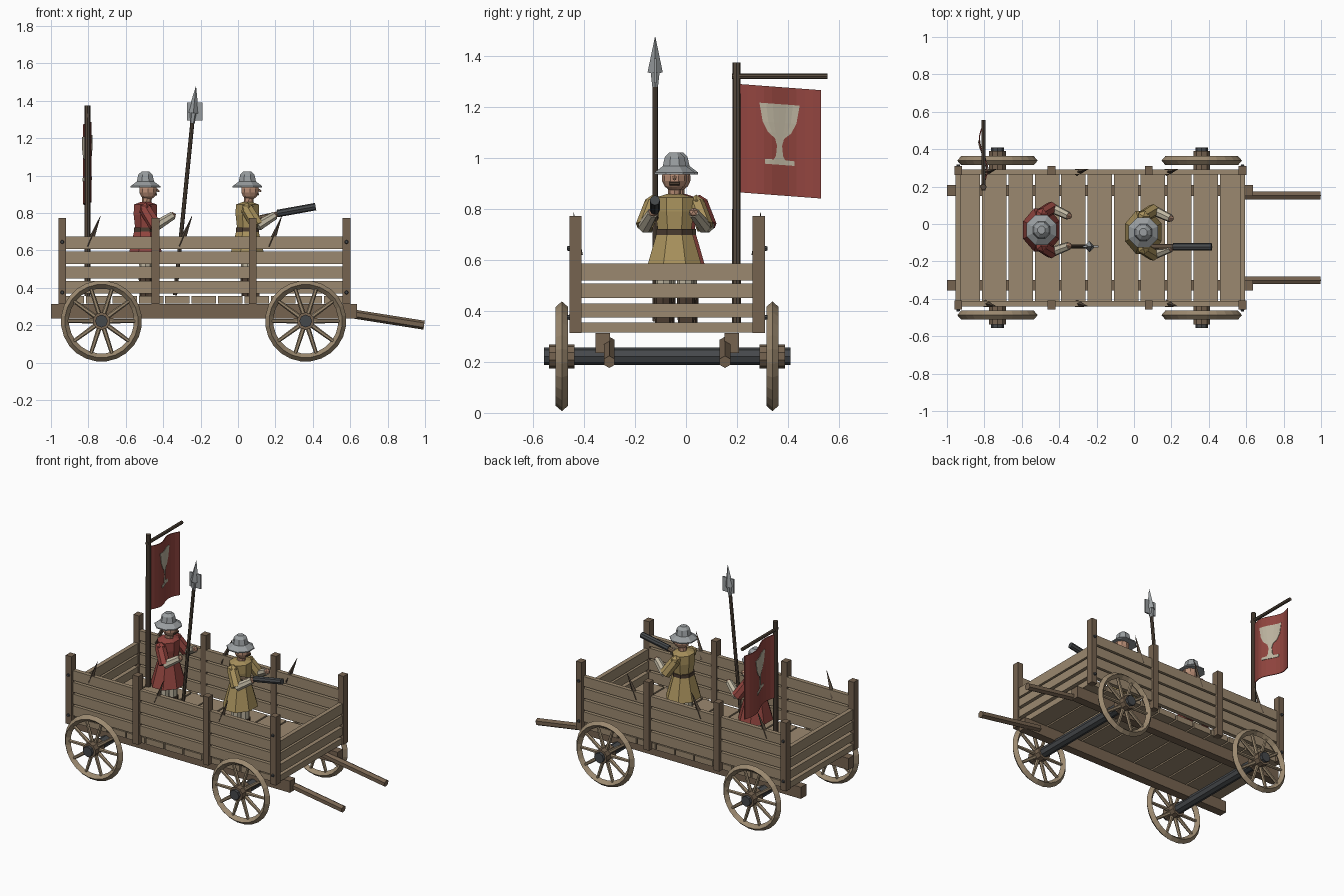
import bpy, bmesh, math
from mathutils import Vector, Matrix

if "Cube" in bpy.data.objects:
    bpy.data.objects.remove(bpy.data.objects["Cube"])

CY = -0.074  # cart centre line


def mat(name, r, g, b):
    m = bpy.data.materials.new(name)
    m.diffuse_color = (r, g, b, 1)
    m.use_nodes = True
    m.node_tree.nodes["Principled BSDF"].inputs["Base Color"].default_value = m.diffuse_color
    return m


PLANK = mat("plank_wood", 0.33, 0.25, 0.16)
BEAM = mat("beam_wood", 0.18, 0.125, 0.08)
DARK = mat("dark_wood", 0.09, 0.065, 0.045)
IRON = mat("iron", 0.06, 0.065, 0.07)
STEEL = mat("steel", 0.32, 0.34, 0.35)
RED = mat("red_cloth", 0.29, 0.06, 0.05)
YELLOW = mat("yellow_cloth", 0.40, 0.29, 0.11)
CREAM = mat("cream_cloth", 0.52, 0.47, 0.36)
SKIN = mat("skin", 0.48, 0.27, 0.18)
LEATHER = mat("leather", 0.07, 0.045, 0.03)


def make(name, bm, m):
    bmesh.ops.recalc_face_normals(bm, faces=bm.faces[:])
    me = bpy.data.meshes.new(name)
    bm.to_mesh(me)
    bm.free()
    me.materials.append(m)
    ob = bpy.data.objects.new(name, me)
    bpy.context.collection.objects.link(ob)
    return ob


def box(name, x, y, z, m):
    """Box from (min, max) pairs."""
    bm = bmesh.new()
    c = [(a[0] + a[1]) / 2 for a in (x, y, z)]
    s = [a[1] - a[0] for a in (x, y, z)]
    bmesh.ops.create_cube(bm, size=1, matrix=Matrix.Translation(c) @ Matrix.Diagonal((*s, 1)))
    return make(name, bm, m)


def add_rod(bm, a, b, r1, r2, n):
    a, b = Vector(a), Vector(b)
    q = (b - a).to_track_quat('Z', 'Y').to_matrix().to_4x4()
    bmesh.ops.create_cone(bm, cap_ends=True, segments=n, radius1=r1, radius2=r2,
                          depth=(b - a).length, matrix=Matrix.Translation((a + b) / 2) @ q)


def rod(name, a, b, r1, r2, n, m):
    bm = bmesh.new()
    add_rod(bm, a, b, r1, r2, n)
    return make(name, bm, m)


def lathe(name, prof, n, m, loc, sx=1.0, rot=None, loop=False):
    """Turn (radius, height) points round z; loop closes the profile into a ring."""
    bm = bmesh.new()
    rings = [[bm.verts.new((r * sx * math.cos((i + .5) * math.tau / n),
                            r * math.sin((i + .5) * math.tau / n), z)) for i in range(n)] for r, z in prof]
    pairs = list(zip(rings, rings[1:])) + ([(rings[-1], rings[0])] if loop else [])
    for p, q in pairs:
        for i in range(n):
            j = (i + 1) % n
            bm.faces.new((p[i], p[j], q[j], q[i]))
    if not loop:
        bm.faces.new(rings[0])
        bm.faces.new(rings[-1])
    bmesh.ops.transform(bm, matrix=Matrix.Translation(loc) @ (rot or Matrix()), verts=bm.verts[:])
    return make(name, bm, m)


# Floor planks
for i in range(11):
    x = -0.955 + i * 0.1415
    box("floor_plank", (x, x + 0.131), (CY - 0.35, CY + 0.35), (0.315, 0.355), PLANK)

# End boards
for x in (-0.94, 0.58):
    for z0, z1 in ((0.375, 0.43), (0.45, 0.507), (0.52, 0.587)):
        box("end_board", (x - 0.014, x + 0.014), (CY - 0.345, CY + 0.345), (z0, z1), PLANK)

TURN = Matrix.Rotation(math.pi / 2, 4, 'X')
for s in (-1, 1):
    def span(a, b):
        return sorted((CY + s * a, CY + s * b))

    # Sills and pulling shafts
    box("sill_beam", (-1.0, 0.635), span(0.225, 0.282), (0.235, 0.313), BEAM)
    ys = CY + s * 0.227
    rod("pulling_shaft", (0.52, ys, 0.275), (0.995, ys, 0.2), 0.024, 0.024, 6, BEAM)
    # Side rails
    for k in range(4):
        z = 0.37 + k * 0.079
        box("side_rail", (-0.96, 0.597), span(0.338, 0.366), (z, z + 0.066), PLANK)
    # Posts
    for x in (-0.94, -0.442, 0.079, 0.58):
        box("side_post", (x - 0.021, x + 0.021), span(0.335, 0.383), (0.313, 0.772), BEAM)
        if abs(x) > 0.5:
            for z in (0.375, 0.645):
                rod("post_stud", (x, CY + s * 0.38, z), (x, CY + s * 0.393, z), 0.011, 0.008, 8, IRON)
    # Stakes above the rails
    for x in (-0.735, -0.245, 0.235):
        rod("rail_stake", (x - 0.065, CY + s * 0.35, 0.62), (x, CY + s * 0.367, 0.785), 0.02, 0.001, 4, DARK)
    # Wheels
    for x in (-0.73, 0.362):
        yw = CY + s * 0.413
        c = (x, yw, 0.222)
        lathe("wheel_rim", [(0.217, 0), (0.196, 0.024), (0.174, 0), (0.196, -0.024)], 24, PLANK, c,
              rot=TURN, loop=True)
        rod("wheel_hub", (x, yw - 0.05, 0.222), (x, yw + 0.05, 0.222), 0.047, 0.047, 10, BEAM)
        bm = bmesh.new()
        for k in range(10):
            a = k * math.tau / 10
            d = Vector((math.cos(a), 0, math.sin(a)))
            add_rod(bm, Vector(c) + d * 0.035, Vector(c) + d * 0.185, 0.013, 0.01, 6)
        make("wheel_spokes", bm, PLANK)

# Axles
for x in (-0.73, 0.362):
    rod("axle", (x, CY - 0.483, 0.222), (x, CY + 0.483, 0.222), 0.034, 0.034, 8, IRON)


def crewman(x, y, coat):
    """Standing figure facing +x."""
    o = Vector((x, y, 0))
    for s in (-1, 1):
        rod("leg", o + Vector((0, s * 0.045, 0.42)), o + Vector((0, s * 0.04, 0.62)), 0.03, 0.036, 8, CREAM)
        rod("boot", o + Vector((0, s * 0.045, 0.355)), o + Vector((0, s * 0.045, 0.45)), 0.032, 0.036, 8, LEATHER)
        box("boot_toe", (x, x + 0.065), (y + s * 0.045 - 0.025, y + s * 0.045 + 0.025), (0.355, 0.39), LEATHER)
    lathe("coat_skirt", [(0.124, 0.55), (0.074, 0.71)], 8, coat, o, 0.85)
    lathe("belt", [(0.077, 0.698), (0.077, 0.722)], 8, LEATHER, o, 0.87)
    lathe("coat_body", [(0.07, 0.71), (0.082, 0.79), (0.08, 0.845), (0.035, 0.858)], 8, coat, o, 0.83)
    rod("neck", o + Vector((0.005, 0, 0.84)), o + Vector((0.01, 0, 0.9)), 0.026, 0.026, 8, SKIN)
    bm = bmesh.new()
    bmesh.ops.create_uvsphere(bm, u_segments=10, v_segments=7, radius=0.05,
                              matrix=Matrix.Translation(o + Vector((0.014, 0, 0.92))))
    make("head", bm, SKIN)
    rod("nose", o + Vector((0.055, 0, 0.925)), o + Vector((0.075, 0, 0.915)), 0.009, 0.004, 6, SKIN)
    rod("moustache", o + Vector((0.056, -0.02, 0.9)), o + Vector((0.056, 0.02, 0.9)), 0.008, 0.008, 6, LEATHER)
    # Kettle hat
    lathe("hat", [(0.086, 0.936), (0.086, 0.943), (0.05, 0.968), (0.041, 1.005), (0.022, 1.022)],
          8, STEEL, o, rot=Matrix())
    # Arms with light cuffs
    for s, hand in ((-1, (0.145, -0.085, 0.785)), (1, (0.145, 0.075, 0.785))):
        sh, el = o + Vector((0, s * 0.085, 0.82)), o + Vector((0.055, s * 0.118, 0.73))
        h = o + Vector(hand)
        bm = bmesh.new()
        bmesh.ops.create_icosphere(bm, subdivisions=1, radius=0.036, matrix=Matrix.Translation(sh))
        make("shoulder", bm, coat)
        rod("upper_arm", sh, el, 0.034, 0.036, 7, coat)
        rod("forearm", el, h, 0.028, 0.022, 7, CREAM)
        bm = bmesh.new()
        bmesh.ops.create_icosphere(bm, subdivisions=1, radius=0.02, matrix=Matrix.Translation(h))
        make("hand", bm, SKIN)


crewman(-0.495, -0.032, RED)
crewman(0.05, -0.045, YELLOW)

# Hand gun
rod("gun_stock", (0.07, -0.122, 0.763), (0.29, -0.122, 0.81), 0.014, 0.016, 8, BEAM)
rod("gun_barrel", (0.21, -0.122, 0.797), (0.415, -0.122, 0.834), 0.02, 0.02, 8, IRON)

# Polearm
def along(z):
    return Vector((-0.225 + (z - 1.475) * 0.1, -0.121, z))


rod("polearm_shaft", along(0.36), along(1.36), 0.011, 0.011, 8, DARK)
rod("polearm_point", along(1.335), along(1.475), 0.03, 0.001, 4, STEEL)
rod("polearm_socket", along(1.28), along(1.335), 0.013, 0.02, 6, STEEL)
box("polearm_blade", (-0.272, -0.19), (-0.126, -0.116), (1.295, 1.39), STEEL)

# Flag pole and crossbar
rod("flag_pole", (-0.805, 0.198, 0.355), (-0.805, 0.198, 1.375), 0.017, 0.016, 8, DARK)
rod("flag_crossbar", (-0.805, 0.18, 1.32), (-0.805, 0.555, 1.32), 0.011, 0.011, 8, DARK)


def wave(y):
    return -0.806 + 0.022 * math.sin((y - 0.21) / 0.32 * math.tau)


def sheet(name, rows, cols, half, m):
    """Waving cloth from (y0, y1, z) rows, front and back set apart by half."""
    bm = bmesh.new()
    for s in (-half, half):
        grid = []
        for y0, y1, z in rows:
            ys = [y0 + (y1 - y0) * i / cols for i in range(cols + 1)]
            grid.append([bm.verts.new((wave(y) + s, y, z - 0.075 * (y - 0.21))) for y in ys])
        for p, q in zip(grid, grid[1:]):
            for i in range(cols):
                bm.faces.new((p[i], p[i + 1], q[i + 1], q[i]))
    edges = [e for e in bm.edges if e.is_boundary]
    bmesh.ops.bridge_loops(bm, edges=edges)
    return make(name, bm, m)


sheet("flag_cloth", [(0.21, 0.53, 1.29), (0.21, 0.53, 1.08), (0.21, 0.53, 0.865)], 10, 0.003, RED)
CUP = [(0.079, 1.223), (0.066, 1.15), (0.045, 1.11), (0.018, 1.088), (0.01, 1.06), (0.014, 1.02),
       (0.022, 1.005), (0.058, 1.003), (0.058, 0.985)]
sheet("flag_cup_emblem", [(0.367 - h, 0.367 + h, z) for h, z in CUP], 6, 0.006, CREAM)
